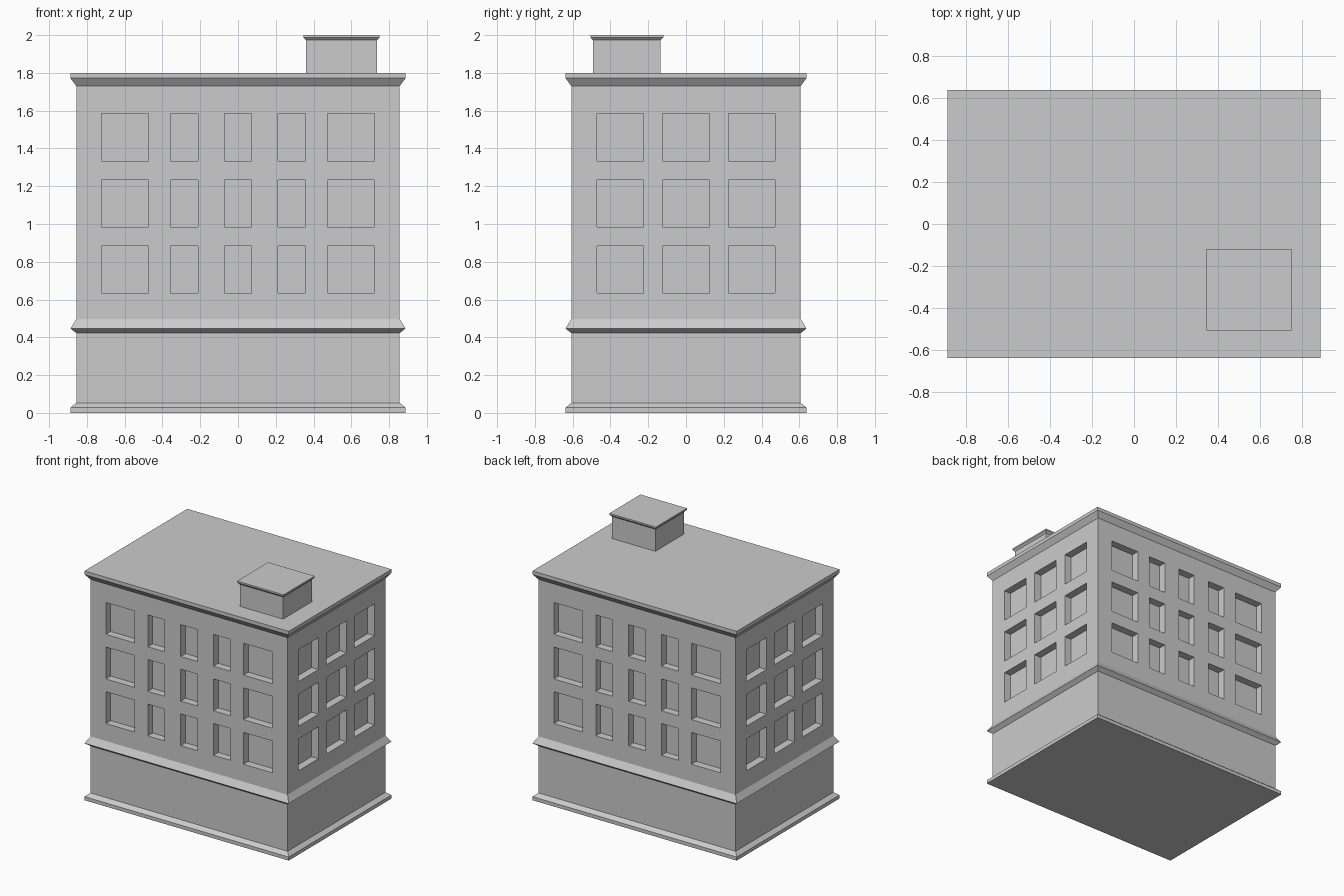
import bpy, bmesh
from mathutils import Matrix, Vector

if "Cube" in bpy.data.objects:
    bpy.data.objects.remove(bpy.data.objects["Cube"])

WX, WY = 0.856, 0.607     # wall half sizes
OUT = 0.031               # overhang of the mouldings
DEPTH = 0.06              # window recess


def add_object(name, bm):
    bmesh.ops.recalc_face_normals(bm, faces=bm.faces)
    mesh = bpy.data.meshes.new(name)
    bm.to_mesh(mesh)
    bm.free()
    obj = bpy.data.objects.new(name, mesh)
    bpy.context.collection.objects.link(obj)
    return obj


def stacked_box(name, cx, cy, hx, hy, profile):
    """Rectangular rings of (overhang, z) bridged into a closed block."""
    bm = bmesh.new()
    rings = []
    for o, z in profile:
        rings.append([bm.verts.new((cx + sx * (hx + o), cy + sy * (hy + o), z))
                      for sx, sy in ((-1, -1), (1, -1), (1, 1), (-1, 1))])
    for a, b in zip(rings, rings[1:]):
        for i in range(4):
            j = (i + 1) % 4
            bm.faces.new((a[i], a[j], b[j], b[i]))
    bm.faces.new(rings[0][::-1])
    bm.faces.new(rings[-1])
    return add_object(name, bm)


def add_box(bm, center, size):
    bmesh.ops.create_cube(bm, size=1, matrix=Matrix.Translation(center)
                          @ Matrix.Diagonal(Vector((*size, 1))))


# Main block with plinth, string course and cornice
building = stacked_box("building", 0, 0, WX, WY, [
    (OUT, 0), (OUT, 0.028), (0, 0.053), (0, 0.422), (OUT, 0.447),
    (0, 0.497), (0, 1.73), (OUT, 1.772), (OUT, 1.8)])

# Window recesses on all four sides
front_columns = [(-0.598, 0.25), (-0.285, 0.147), (0, 0.145), (0.285, 0.147), (0.598, 0.25)]
side_columns = [(-0.348, 0.248), (0, 0.248), (0.348, 0.248)]
bm = bmesh.new()
for z in (0.759, 1.109, 1.459):
    for s in (-1, 1):
        for x, w in front_columns:
            add_box(bm, (x, s * WY, z), (w, 2 * DEPTH, 0.25))
        for y, w in side_columns:
            add_box(bm, (s * WX, y, z), (2 * DEPTH, w, 0.25))
cutter = add_object("window_cutter", bm)
cutter.hide_render = True

mod = building.modifiers.new("windows", 'BOOLEAN')
mod.operation = 'DIFFERENCE'
mod.solver = 'EXACT'
mod.object = cutter
bpy.context.view_layer.objects.active = building
bpy.ops.object.modifier_apply(modifier=mod.name)
bpy.data.objects.remove(cutter)

# Roof access box with a small flared cap
stacked_box("roof_box", 0.548, -0.313, 0.188, 0.179, [
    (0, 1.8), (0, 1.973), (0.014, 1.988), (0.014, 2.0)])
